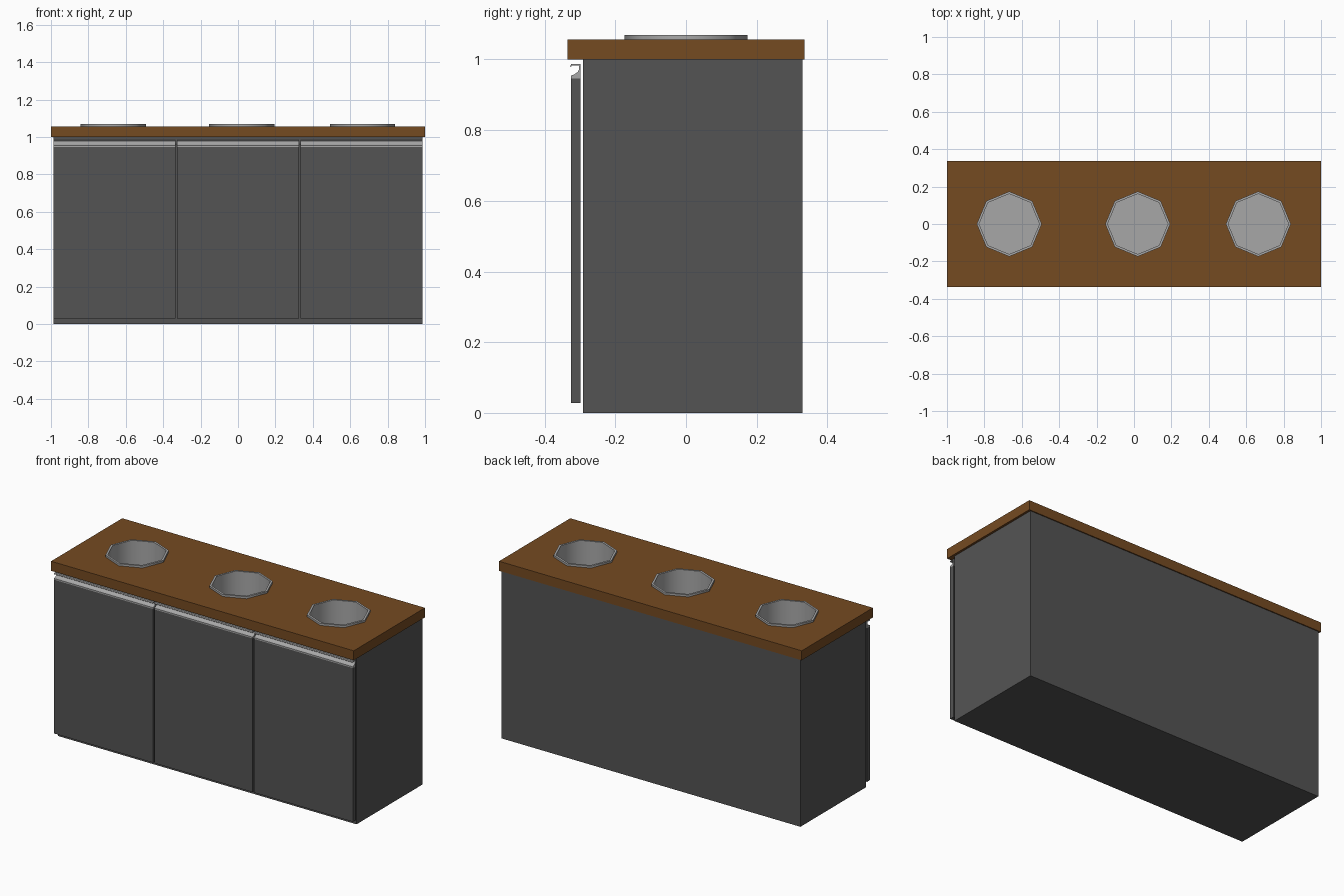
import bpy, bmesh, math

if "Cube" in bpy.data.objects:
    bpy.data.objects.remove(bpy.data.objects["Cube"])


def material(name, rgb):
    m = bpy.data.materials.new(name)
    m.diffuse_color = (*rgb, 1)
    m.use_nodes = True
    m.node_tree.nodes["Principled BSDF"].inputs["Base Color"].default_value = m.diffuse_color
    return m


DARK = material("dark_grey_panel", (0.088, 0.088, 0.088))
WOOD = material("brown_wood", (0.178, 0.069, 0.0155))
METAL = material("light_grey_metal", (0.39, 0.39, 0.39))


def finish(name, bm, mat):
    bmesh.ops.recalc_face_normals(bm, faces=bm.faces)
    me = bpy.data.meshes.new(name)
    bm.to_mesh(me)
    bm.free()
    me.materials.append(mat)
    ob = bpy.data.objects.new(name, me)
    bpy.context.collection.objects.link(ob)
    return ob


def box(name, lo, hi, mat, open_top=False):
    bm = bmesh.new()
    bmesh.ops.create_cube(bm, size=1)
    for v in bm.verts:
        v.co = [(a + b) / 2 + c * (b - a) for a, b, c in zip(lo, hi, v.co)]
    if open_top:
        top = [f for f in bm.faces if f.calc_center_median().z > hi[2] - 1e-4]
        bmesh.ops.delete(bm, geom=top, context='FACES_ONLY')
    return finish(name, bm, mat)


def extrude_x(name, profile, x0, x1, mat):
    """Extrude a (y, z) outline along x."""
    bm = bmesh.new()
    face = bm.faces.new([bm.verts.new((x0, y, z)) for y, z in profile])
    ext = bmesh.ops.extrude_face_region(bm, geom=[face], use_keep_orig=True)
    for g in ext["geom"]:
        if isinstance(g, bmesh.types.BMVert):
            g.co.x = x1
    return finish(name, bm, mat)


def lathe(name, profile, cx, mat, sides=8):
    """Closed octagonal turning of an (r, z) outline around x = cx."""
    bm = bmesh.new()
    rings = []
    for r, z in profile:
        rings.append([bm.verts.new((cx + r * math.cos(2 * math.pi * i / sides),
                                    r * math.sin(2 * math.pi * i / sides), z))
                      for i in range(sides)])
    for a, b in zip(rings, rings[1:]):
        for i in range(sides):
            j = (i + 1) % sides
            bm.faces.new((a[i], a[j], b[j], b[i]))
    bm.faces.new(rings[0])
    bm.faces.new(rings[-1])
    return finish(name, bm, mat)


# Cabinet body, open under the worktop so the bins can hang inside
box("cabinet_body", (-0.987, -0.291, 0), (0.987, 0.33, 1.0), DARK, open_top=True)

# Worktop
worktop = box("worktop", (-1, -0.336, 1.0), (1, 0.336, 1.057), WOOD)

# Round bins with raised rims, each let into an octagonal hole in the worktop
FLOOR = 0.45
for n, cx in enumerate((-0.667, 0.02, 0.665), 1):
    cutter = lathe(f"hole_cutter_{n}", [(0.168, 0.9), (0.168, 1.2)], cx, WOOD)
    cutter.hide_render = True
    cutter.hide_set(True)
    cut = worktop.modifiers.new(f"hole_{n}", 'BOOLEAN')
    cut.operation = 'DIFFERENCE'
    cut.solver = 'EXACT'
    cut.object = cutter

    bin_ob = lathe(f"bin_{n}", [(0.165, FLOOR - 0.01), (0.165, 1.056), (0.174, 1.056),
                                (0.174, 1.069), (0.161, 1.069), (0.161, FLOOR)], cx, METAL)
    bpy.ops.object.select_all(action='DESELECT')
    bin_ob.select_set(True)
    bpy.context.view_layer.objects.active = bin_ob
    bpy.ops.object.shade_smooth_by_angle(angle=math.radians(50))

# Doors, each with a channel grip along its upper edge
GRIP = [(-0.326, 0.946), (-0.326, 0.954), (-0.316, 0.958), (-0.307, 0.964),
        (-0.303, 0.971), (-0.303, 0.983), (-0.323, 0.983), (-0.326, 0.979),
        (-0.328, 0.981), (-0.325, 0.987), (-0.299, 0.987), (-0.299, 0.946)]
for side, x0, x1 in (("left", -0.987, -0.333), ("middle", -0.325, 0.325),
                     ("right", 0.333, 0.987)):
    box(f"{side}_door", (x0, -0.326, 0.028), (x1, -0.299, 0.946), DARK)
    extrude_x(f"{side}_door_grip", GRIP, x0, x1, METAL)
